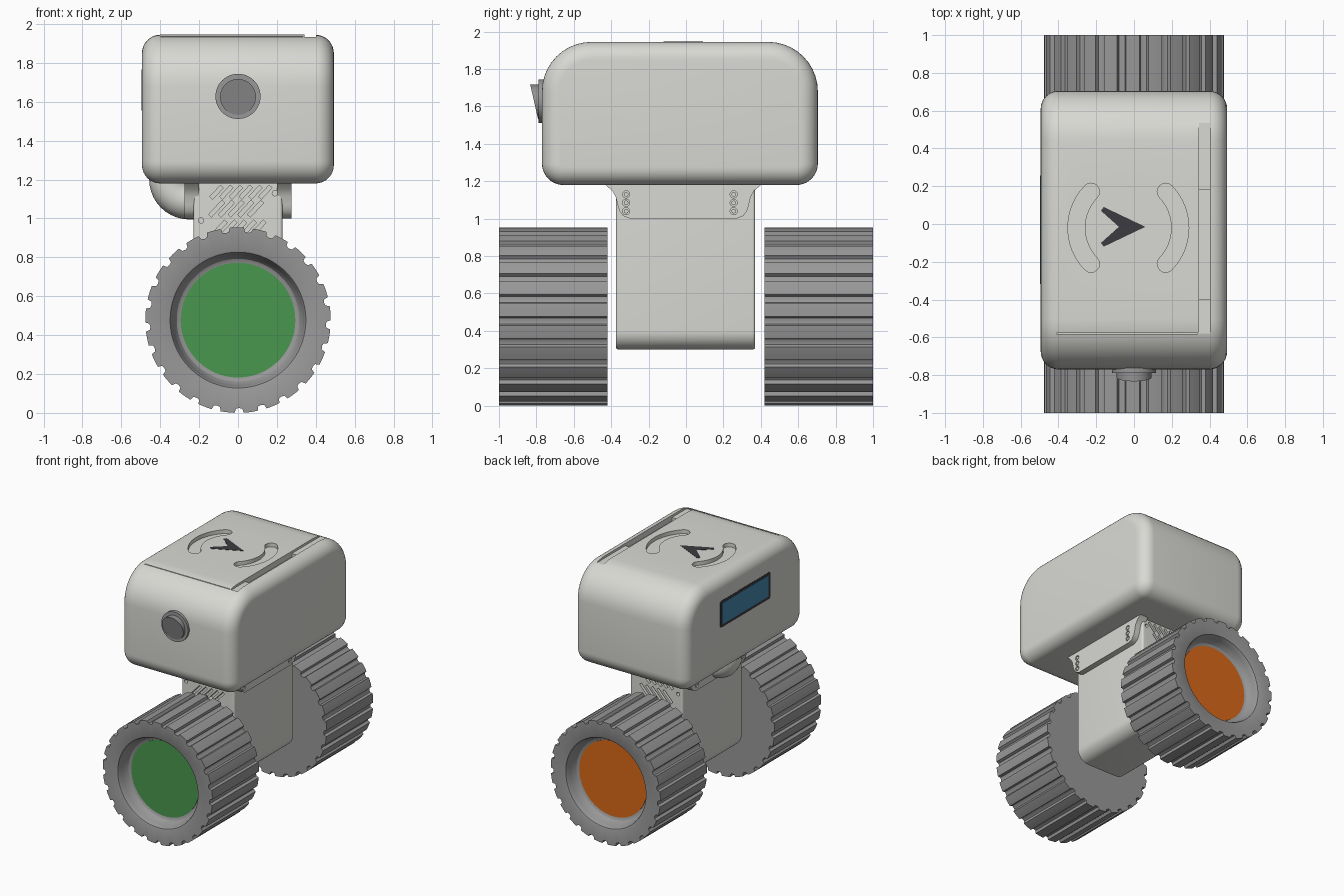
import bpy, bmesh, math
from math import cos, sin, pi, radians

if "Cube" in bpy.data.objects:
    bpy.data.objects.remove(bpy.data.objects["Cube"])


def material(name, rgb):
    m = bpy.data.materials.new(name)
    m.diffuse_color = (*rgb, 1)
    m.use_nodes = True
    m.node_tree.nodes["Principled BSDF"].inputs["Base Color"].default_value = m.diffuse_color
    return m


SHELL = material("shell grey", (0.69, 0.69, 0.655))
RUBBER = material("wheel grey", (0.315, 0.315, 0.315))
LENS = material("lens grey", (0.29, 0.29, 0.295))
GREEN = material("green", (0.065, 0.31, 0.075))
ORANGE = material("orange", (0.70, 0.14, 0.009))
BLUE = material("screen blue", (0.06, 0.25, 0.43))
DARK = material("dark grey", (0.045, 0.045, 0.052))


def place(axis, t, p, q):
    return {"x": (t, p, q), "y": (p, t, q), "z": (p, q, t)}[axis]


def loft(bm, axis, sections):
    """Skin equal-length outlines [(t, points)] along an axis and cap both ends."""
    rings = [[bm.verts.new(place(axis, t, *p)) for p in pts] for t, pts in sections]
    n = len(rings[0])
    for a, b in zip(rings, rings[1:]):
        for i in range(n):
            bm.faces.new((a[i], a[(i + 1) % n], b[(i + 1) % n], b[i]))
    bm.faces.new(rings[0])
    bm.faces.new(rings[-1])


def prism(bm, axis, pts, lo, hi):
    loft(bm, axis, [(lo, pts), (hi, pts)])


def finish(bm, name, mat, angle=35):
    bmesh.ops.recalc_face_normals(bm, faces=bm.faces)
    me = bpy.data.meshes.new(name)
    bm.to_mesh(me)
    bm.free()
    me.materials.append(mat)
    ob = bpy.data.objects.new(name, me)
    bpy.context.collection.objects.link(ob)
    smooth(ob, angle)
    return ob


def smooth(ob, angle=35):
    bpy.ops.object.select_all(action="DESELECT")
    ob.select_set(True)
    bpy.context.view_layer.objects.active = ob
    bpy.ops.object.shade_smooth_by_angle(angle=radians(angle))


def carve(ob, bm):
    cutter = finish(bm, "cutter", ob.data.materials[0])
    mod = ob.modifiers.new("cut", "BOOLEAN")
    mod.operation, mod.solver, mod.object = "DIFFERENCE", "EXACT", cutter
    bpy.context.view_layer.objects.active = ob
    bpy.ops.object.modifier_apply(modifier="cut")
    bpy.data.objects.remove(cutter)
    smooth(ob)


def circle(cx, cy, r, n=48):
    return [(cx + r * cos(2 * pi * i / n), cy + r * sin(2 * pi * i / n)) for i in range(n)]


def rect(x0, x1, y0, y1):
    return [(x0, y0), (x1, y0), (x1, y1), (x0, y1)]


def rounded(x0, x1, y0, y1, rb, rt, d=0, n=10):
    """Rounded rectangle with its own bottom and top radius, inset by d."""
    pts = []
    for cx, cy, r, a in ((x1 - rb, y0 + rb, rb, -90), (x1 - rt, y1 - rt, rt, 0),
                         (x0 + rt, y1 - rt, rt, 90), (x0 + rb, y0 + rb, rb, 180)):
        for i in range(n + 1):
            w = radians(a + 90 * i / n)
            pts.append((cx + (r - d) * cos(w), cy + (r - d) * sin(w)))
    return pts


def soft_block(bm, axis, lo, hi, edge, shape, n=8):
    """Rounded outline extruded with fully rounded ends."""
    steps = [pi / 2 * i / n for i in range(n + 1)]
    low = [(lo + edge * (1 - sin(a)), rounded(*shape, d=edge * (1 - cos(a)))) for a in reversed(steps)]
    high = [(hi - edge * (1 - sin(a)), rounded(*shape, d=edge * (1 - cos(a)))) for a in steps]
    loft(bm, axis, low + high)


def arc_slot(cx, cy, r, half, mid, span, n=16):
    """Curved slot outline with round ends."""
    def at(rad, a):
        return (cx + rad * cos(a), cy + rad * sin(a))

    def cap(a, start):
        c = at(r, a)
        return [(c[0] + half * cos(start + pi * i / 8), c[1] + half * sin(start + pi * i / 8))
                for i in range(1, 8)]
    a0, a1 = mid - span, mid + span
    sweep = [a0 + (a1 - a0) * i / n for i in range(n + 1)]
    return ([at(r + half, a) for a in sweep] + cap(a1, a1)
            + [at(r - half, a) for a in reversed(sweep)] + cap(a0, a0 + pi))


# Head shell with lid slots
TOP = 1.945
bm = bmesh.new()
soft_block(bm, "x", -0.494, 0.493, 0.095, (-0.77, 0.705, 1.18, TOP, 0.115, 0.265))
head = finish(bm, "head_shell", SHELL)
bm = bmesh.new()
for mid in (0, pi):
    prism(bm, "z", arc_slot(-0.03, -0.02, 0.275, 0.045, mid, radians(44)), TOP - 0.03, 2.1)
prism(bm, "x", [(-0.58, 2.1), (-0.58, 1.927), (-0.4, 1.927), (-0.4, 1.9), (0.18, 1.9),
                (0.18, 1.927), (0.54, 1.927), (0.54, 2.1)], 0.343, 0.402)
prism(bm, "z", rect(-0.41, 0.335, -0.582, -0.576), 1.92, 2.1)
carve(head, bm)

# Arrow mark on the lid
bm = bmesh.new()
prism(bm, "z", [(0.06, -0.015), (-0.16, 0.09), (-0.175, 0.07), (-0.08, -0.015),
                (-0.175, -0.1), (-0.16, -0.12)], TOP - 0.003, TOP + 0.002)
finish(bm, "lid_arrow", DARK)

# Screen on the left side
bm = bmesh.new()
prism(bm, "x", rounded(-0.34, 0.28, 1.555, 1.765, 0.012, 0.012), -0.4955, -0.488)
finish(bm, "screen_frame", DARK)
bm = bmesh.new()
prism(bm, "x", rect(-0.318, 0.258, 1.577, 1.743), -0.497, -0.49)
finish(bm, "screen", BLUE)

# Front sensor: collar and slanted lens
bm = bmesh.new()
prism(bm, "y", circle(0, 1.628, 0.116), -0.788, -0.75)
finish(bm, "sensor_collar", RUBBER)
bm = bmesh.new()
prism(bm, "y", circle(0, 1.625, 0.092), -0.8, -0.77)
for v in bm.verts:
    if v.co.y < -0.79:
        v.co.y = -0.812 - 0.105 * (v.co.z - 1.625) / 0.46
finish(bm, "sensor_lens", LENS)

# Neck column with slanted vents front and back
bm = bmesh.new()
soft_block(bm, "y", -0.375, 0.37, 0.015, (-0.229, 0.229, 0.3, 1.22, 0.1, 0.016))
neck = finish(bm, "neck_column", SHELL)
bm = bmesh.new()
for lo, hi in ((-0.5, -0.335), (0.33, 0.5)):
    for z, x0, count, ln in ((1.135, -0.11, 6, 0.04), (1.05, -0.11, 5, 0.05), (0.945, -0.1, 5, 0.055)):
        for i in range(count):
            x, w = x0 + 0.05 * i, 0.01
            dx, dz = ln * 0.68, ln * 0.73
            px, pz = w * 0.73, -w * 0.68
            prism(bm, "y", [(x - dx - px, z - dz - pz), (x - dx + px, z - dz + pz),
                            (x + dx + px, z + dz + pz), (x + dx - px, z + dz - pz)], lo, hi)
    for x, z in ((0.19, 1.13), (-0.19, 0.99)):
        prism(bm, "y", circle(x, z, 0.014, 16), lo, hi)
carve(neck, bm)

# Side brackets flaring into the head, with bolt holes
edge = [(0.085, 1.2), (0.06, 1.175), (0.03, 1.15), (0.01, 1.115), (0.0, 1.07),
        (-0.01, 1.04), (-0.03, 1.014), (-0.065, 1.0)]
outline = [(0.335 + d, z) for d, z in edge] + [(-0.365 - d, z) for d, z in reversed(edge)]
for s, name in ((1, "right_bracket"), (-1, "left_bracket")):
    bm = bmesh.new()
    prism(bm, "x", outline, s * 0.2, s * 0.275)
    bracket = finish(bm, name, SHELL)
    bm = bmesh.new()
    for y in (-0.32, 0.255):
        for z in (1.04, 1.085, 1.13):
            prism(bm, "x", circle(y, z, 0.019, 20), s * 0.263, s * 0.3)
    carve(bracket, bm)
    bm = bmesh.new()
    for y in (-0.32, 0.255):
        for z in (1.04, 1.085, 1.13):
            prism(bm, "x", circle(y, z, 0.012, 16), s * 0.25, s * 0.273)
    finish(bm, name + "_bolts", SHELL)

# Cable elbow from the head into the neck
cu = bpy.data.curves.new("cable_elbow", "CURVE")
cu.dimensions, cu.bevel_depth, cu.bevel_resolution, cu.use_fill_caps = "3D", 0.095, 6, True
path = [(-0.362, 1.25)] + [(-0.25 - 0.112 * cos(a), 1.202 - 0.112 * sin(a))
                           for a in [pi / 2 * i / 10 for i in range(11)]] + [(-0.15, 1.09)]
sp = cu.splines.new("POLY")
sp.points.add(len(path) - 1)
for p, (x, z) in zip(sp.points, path):
    p.co = (x, -0.02, z, 1)
cu.materials.append(SHELL)
bpy.context.collection.objects.link(bpy.data.objects.new("cable_elbow", cu))

# Wheels: grooved tread, dished outer face, coloured hub disc
R, GROOVES = 0.477, 25
angles, tread = [], []
for g in range(GROOVES):
    for f, r in ((0, R), (0.2, R), (0.4, R), (0.6, R), (0.66, R - 0.021),
                 (0.8, R - 0.025), (0.94, R - 0.021)):
        angles.append(2 * pi * (g + f) / GROOVES)
        tread.append(r)


def ring(radii):
    return [(r * cos(a), R + r * sin(a)) for r, a in zip(radii, angles)]


dish = [(0.357, 1.0), (0.349, 0.996), (0.343, 0.985), (0.337, 0.96), (0.328, 0.93),
        (0.315, 0.91), (0.295, 0.9)]
for s, name, colour in ((-1, "front", GREEN), (1, "back", ORANGE)):
    bm = bmesh.new()
    loft(bm, "y", [(s * 0.42, ring(tread)), (s * 1.0, ring(tread))]
         + [(s * y, ring([r] * len(angles))) for r, y in dish])
    finish(bm, name + "_wheel", RUBBER, 30)
    bm = bmesh.new()
    prism(bm, "y", circle(0, R, 0.295, 64), s * 0.897, s * 0.905)
    finish(bm, name + "_hub_disc", colour)
